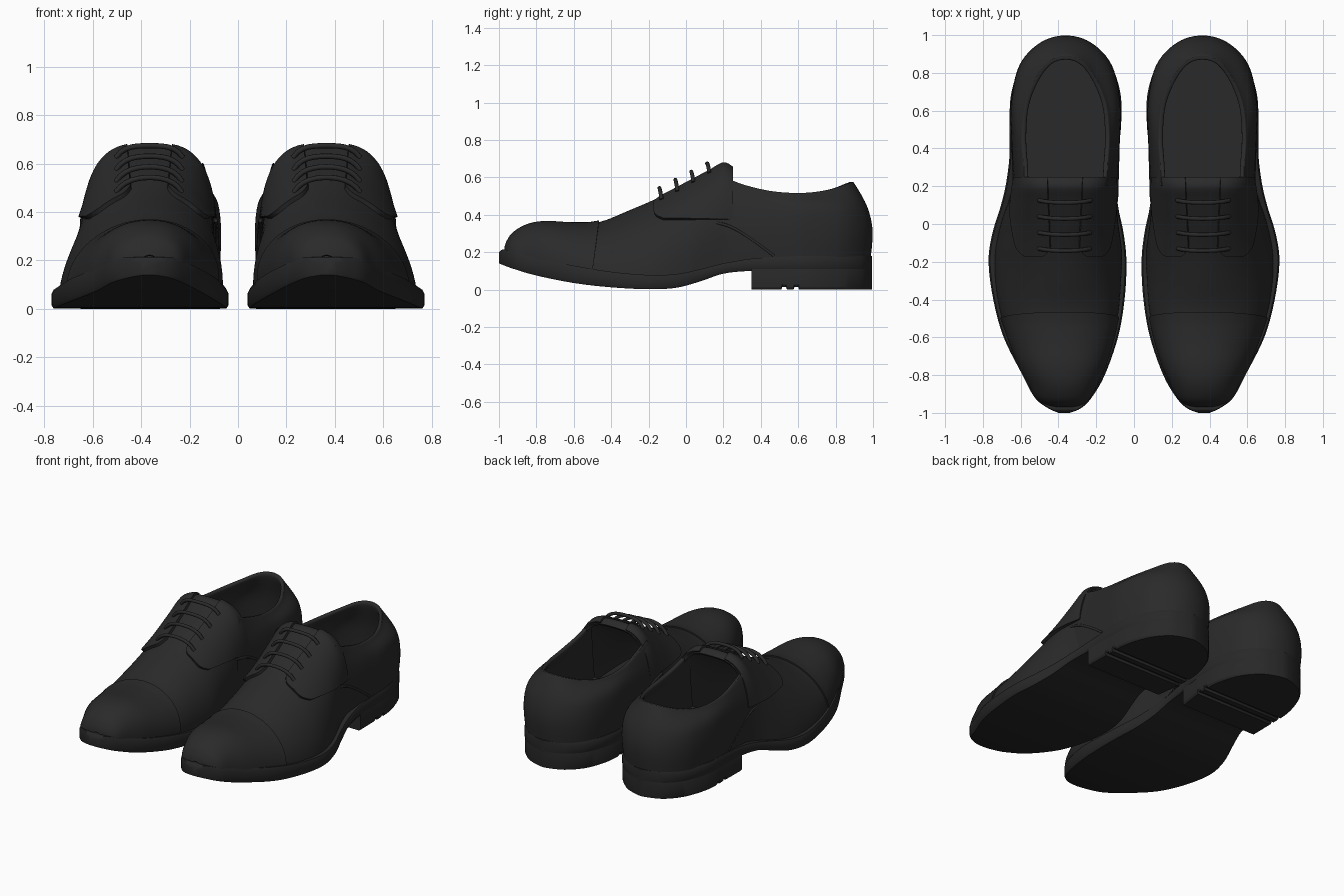
import bpy, bmesh, math

if "Cube" in bpy.data.objects:
    bpy.data.objects.remove(bpy.data.objects["Cube"])

def material(name, v):
    m = bpy.data.materials.new(name)
    m.diffuse_color = (v, v, v, 1)
    m.use_nodes = True
    m.node_tree.nodes["Principled BSDF"].inputs["Base Color"].default_value = m.diffuse_color
    return m

LEATHER = material("black leather", 0.023)
RUBBER = material("black rubber", 0.021)
CX = 0.362  # centre line of the heel

def catmull(pts, sub):
    out, n = [], len(pts)
    for i in range(n - 1):
        a, b, c, d = pts[max(i - 1, 0)], pts[i], pts[i + 1], pts[min(i + 2, n - 1)]
        for k in range(sub):
            t = k / sub
            out.append(tuple(0.5 * (2 * q + (r - p) * t + (2 * p - 5 * q + 4 * r - s) * t * t
                             + (3 * q - p - 3 * r + s) * t ** 3) for p, q, r, s in zip(a, b, c, d)))
    return out + [tuple(pts[-1])]

def at(rows, y):
    """Row of a station table at a given y."""
    for a, b in zip(rows, rows[1:]):
        if y <= b[0]:
            t = max(0, (y - a[0]) / max(b[0] - a[0], 1e-6))
            return tuple(p + (q - p) * t for p, q in zip(a, b))
    return rows[-1]

def loft(name, rows, mat, closed=False, thick=0, angle=40):
    bm = bmesh.new()
    vs = [[bm.verts.new(p) for p in r] for r in rows]
    n = len(rows[0])
    for i in range(len(rows) - 1):
        for j in range(n if closed else n - 1):
            k = (j + 1) % n
            bm.faces.new((vs[i][j], vs[i + 1][j], vs[i + 1][k], vs[i][k]))
    if closed:
        bm.faces.new(vs[0])
        bm.faces.new(vs[-1][::-1])
    me = bpy.data.meshes.new(name)
    bm.to_mesh(me)
    bm.free()
    ob = bpy.data.objects.new(name, me)
    bpy.context.collection.objects.link(ob)
    me.materials.append(mat)
    bpy.ops.object.select_all(action='DESELECT')
    bpy.context.view_layer.objects.active = ob
    ob.select_set(True)
    if thick:
        s = ob.modifiers.new("thickness", 'SOLIDIFY')
        s.thickness, s.offset = thick, -1
        bpy.ops.object.modifier_apply(modifier=s.name)
    bpy.ops.object.shade_smooth_by_angle(angle=math.radians(angle))
    ob.modifiers.new("other shoe", 'MIRROR').use_mirror_merge = False
    return ob

def tubes(name, paths, radius, mat):
    cu = bpy.data.curves.new(name, 'CURVE')
    cu.dimensions, cu.bevel_depth, cu.bevel_resolution = '3D', radius, 2
    cu.use_fill_caps = True
    for path in paths:
        for s in (1, -1):
            sp = cu.splines.new('POLY')
            sp.points.add(len(path) - 1)
            for p, q in zip(sp.points, path):
                p.co = (s * q[0], q[1], q[2], 1)
            sp.use_smooth = True
    cu.materials.append(mat)
    bpy.context.collection.objects.link(bpy.data.objects.new(name, cu))

# Sole: y, inner x, outer x, bottom z, top z
SOLE = catmull([
    (-1, .34, .40, .14, .20), (-.975, .28, .455, .13, .215), (-.92, .225, .525, .11, .20),
    (-.8, .155, .59, .075, .168), (-.6, .085, .69, .035, .128), (-.4, .05, .745, .012, .095),
    (-.2, .04, .77, .002, .078), (-.05, .055, .75, .01, .083), (.08, .082, .71, .045, .11),
    (.2, .095, .68, .085, .14), (.35, .09, .66, .1, .165), (.5, .07, .658, .1, .175),
    (.68, .07, .652, .1, .18), (.84, .12, .60, .1, .18), (.94, .205, .52, .1, .18),
    (.98, .285, .44, .1, .18), (.995, .345, .38, .1, .18)], 5)

def box_row(y, xl, xr, zb, zt, inset=0.008):
    i = min(inset, (xr - xl) / 4)
    return [(xr - i, y, zb), (xr, y, zb + .012), (xr, y, zt - .015), (xr - i, y, zt),
            (xl + i, y, zt), (xl, y, zt - .015), (xl, y, zb + .012), (xl + i, y, zb)]

loft("sole", [box_row(*r) for r in SOLE], RUBBER, closed=True, angle=50)

# Heel block with shallow grooves across the tread
heel = [(.35, 0), (.51, 0), (.515, .015), (.535, .015), (.54, 0), (.575, 0), (.58, .015),
        (.60, .015), (.605, 0)] + [(r[0], 0) for r in SOLE if r[0] > .62]
rows = []
for y, zb in heel:
    _, xl, xr, _, _ = at(SOLE, y)
    rows.append(box_row(y, xl + .002, xr - .002, zb, .125))
loft("heel", rows, RUBBER, closed=True, angle=30)

# Front upper: y, inner x, outer x, base z, ridge z, squareness
UPPER = catmull([
    (-.97, .34, .40, .20, .222, 2), (-.958, .285, .455, .197, .255, 2), (-.925, .24, .51, .19, .30, 2.1),
    (-.85, .20, .55, .17, .343, 2.2), (-.75, .155, .605, .15, .36, 2.2), (-.6, .11, .665, .118, .353, 2.1),
    (-.46, .083, .71, .093, .362, 2), (-.3, .07, .735, .073, .425, 1.9), (-.15, .065, .735, .07, .49, 1.95),
    (0, .085, .705, .08, .567, 2.2), (.12, .097, .665, .115, .628, 2.7), (.2, .098, .642, .135, .672, 3.1),
    (.25, .095, .633, .145, .65, 3.3)], 5)

def arch(row, a, off=0):
    """Point at angle a on the arched cross-section, pushed outward by off."""
    y, xl, xr, zb, zt, n = row
    c, s = math.cos(a), max(math.sin(a), 0)
    hw, h = (xr - xl) / 2 + off, zt - zb + off
    zr = s ** (2 / n)
    mid = (xl + xr) / 2 * (1 - zr) + .365 * zr
    return (mid + math.copysign(abs(c) ** (2 / n), c) * hw, y, zb + h * zr)

def edge_angle(row, dx):
    return math.acos(min(1, (2 * dx / (row[2] - row[1])) ** (row[5] / 2)))

def low_angle(row, z):
    return math.asin(((z - row[3]) / (row[4] - row[3])) ** (row[5] / 2))

ARC = [math.pi * j / 48 for j in range(49)]
loft("vamp", [[arch(r, a) for a in ARC] for r in UPPER], LEATHER, thick=.015, angle=60)

# Toe cap: a thin shell over the toe, its seam bowed slightly backwards
cap_rows = [r for r in UPPER if r[0] < -.51]
cap = [[arch(r, a, .007) for a in ARC] for r in cap_rows]
for off in (.009, -.004):
    cap.append([arch(at(UPPER, -.50 + .035 * math.sin(a)), a, off) for a in ARC])
loft("toe_cap", cap, LEATHER, angle=45)

# Lacing flaps on both sides of the tongue
for name, outer in (("outer_lace_flap", True), ("inner_lace_flap", False)):
    rows = []
    for i in range(19):
        y0 = -.175 + .425 * i / 18
        row = []
        for j in range(17):
            t = j / 16
            # rounded front corners
            corner = .05 * (abs(2 * t - 1) ** 5) * (1 - i / 18)
            r = at(UPPER, y0 + corner)
            a0, a1 = low_angle(r, .37), edge_angle(r, .075 + .015 * (i / 18))
            a = a0 + (a1 - a0) * t
            row.append(arch(r, a if outer else math.pi - a, .02 - .008 * (i / 18) ** 3))
        rows.append(row if outer else row[::-1])
    loft(name, rows, LEATHER, thick=.022, angle=45)

# Quarters, collar, lining and insole: half outlines (distance from centre, y) from front to heel
BASE = [(.266, .12), (.272, .28), (.28, .46), (.282, .64), (.235, .83), (.13, .95), (0, .985)]
MID = [(.272, .12), (.278, .28), (.287, .46), (.29, .64), (.245, .84), (.135, .96), (0, .998)]
HIGH = [(.26, .14), (.263, .29), (.272, .47), (.275, .65), (.225, .83), (.125, .935), (0, .97)]
RIM = [(.225, .2), (.23, .31), (.24, .47), (.225, .64), (.168, .78), (.09, .875), (0, .905)]
RIM_Z = [.60, .56, .525, .517, .535, .565, .575]

def ring(half, z):
    zs = z if isinstance(z, list) else [z] * 7
    p = [(h, y, k) for (h, y), k in zip(half, zs)]
    p += [(-h, y, k) for h, y, k in p[-2::-1]]
    return [(CX + h, y, k) for h, y, k in catmull(p, 6)]

def shrink(half, f, back):
    return [(h * f, y - back * i / 6) for i, (h, y) in enumerate(half)]

rings = [ring(BASE, .15), ring(MID, .31), ring(HIGH, .44),
         ring(RIM, [z - .015 for z in RIM_Z]), ring(shrink(RIM, .94, .018), RIM_Z),
         ring(shrink(RIM, .87, .035), [z - .02 for z in RIM_Z]),
         ring(shrink(HIGH, .88, .06), .40), ring(shrink(BASE, .86, .05), .205)]
cols = []
for column in zip(*rings):
    col = catmull(column, 4)
    cols.append(col + [(CX, col[-1][1], .205)])
loft("quarters_and_lining", cols, LEATHER, angle=60)

# Laces
paths = []
for y in (-.13, -.045, .04, .125):
    r = at(UPPER, y)
    path = []
    for k in range(13):
        u = k / 6 - 1
        a = edge_angle(r, abs(u) * .13)
        p = arch(r, a if u > 0 else math.pi - a, .018 + .025 * (1 - u ** 4))
        path.append((p[0], y - .012 * (1 - u * u), p[2]))
    paths.append(path)
tubes("laces", paths, .011, LEATHER)

# Curved side seams and the heel seam
seam = catmull([(.12, .365), (.24, .335), (.37, .255), (.47, .18)], 6)
tubes("side_seams", [[(CX + s * (.270 + .028 * (y - .12)), y, z) for y, z in seam] for s in (1, -1)],
      .008, LEATHER)
